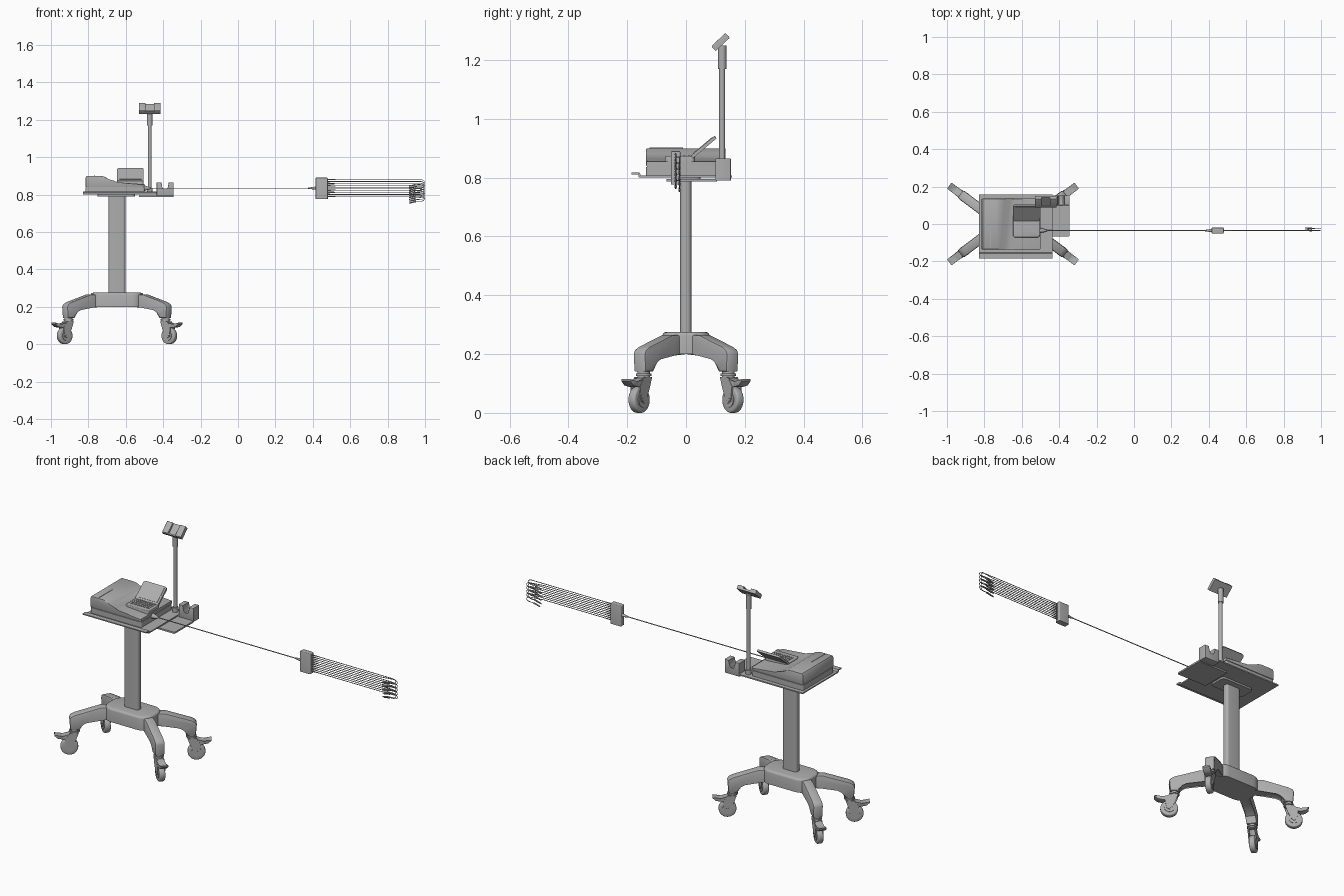
import bpy, bmesh, math
from mathutils import Matrix, Vector

cube = bpy.data.objects.get("Cube")
if cube:
    bpy.data.objects.remove(cube, do_unlink=True)

grey = bpy.data.materials.new("plain grey")
grey.use_nodes = True
COLOR = (0.42, 0.42, 0.42, 1)
grey.diffuse_color = COLOR
grey.node_tree.nodes["Principled BSDF"].inputs["Base Color"].default_value = COLOR


def finish(name, bm, matrix=None):
    bmesh.ops.recalc_face_normals(bm, faces=bm.faces[:])
    mesh = bpy.data.meshes.new(name)
    bm.to_mesh(mesh)
    bm.free()
    mesh.materials.append(grey)
    obj = bpy.data.objects.new(name, mesh)
    bpy.context.scene.collection.objects.link(obj)
    if matrix:
        obj.matrix_world = matrix
    return obj


def box(name, x, y, z, corner=0, soft=0, matrix=None):
    """Box from (min, max) ranges; corner rounds upright edges, soft rounds the top rim."""
    bm = bmesh.new()
    bmesh.ops.create_cube(bm, size=1)
    for v in bm.verts:
        v.co = [r[0] if c < 0 else r[1] for c, r in zip(v.co, (x, y, z))]
    if corner:
        upright = [e for e in bm.edges if abs(e.verts[0].co.z - e.verts[1].co.z) > 1e-6]
        bmesh.ops.bevel(bm, geom=upright, offset=corner, segments=6, profile=0.5, affect='EDGES')
    if soft:
        rim = [e for e in bm.edges if all(abs(v.co.z - z[1]) < 1e-6 for v in e.verts)]
        bmesh.ops.bevel(bm, geom=rim, offset=soft, segments=3, profile=0.5, affect='EDGES')
    return finish(name, bm, matrix)


def prism(name, profile, start, end, axis='Y', soft=0, matrix=None):
    """Extrude a side profile (horizontal, z) along X or Y."""
    bm = bmesh.new()
    place = (lambda a, b, t: (a, t, b)) if axis == 'Y' else (lambda a, b, t: (t, a, b))
    rings = [[bm.verts.new(place(a, b, t)) for a, b in profile] for t in (start, end)]
    bm.faces.new(rings[0])
    bm.faces.new(rings[1][::-1])
    n = len(profile)
    for i in range(n):
        j = (i + 1) % n
        bm.faces.new((rings[0][i], rings[0][j], rings[1][j], rings[1][i]))
    if soft:
        rim = [e for e in bm.edges if any(len(f.verts) == n for f in e.link_faces)]
        bmesh.ops.bevel(bm, geom=rim, offset=soft, segments=2, profile=0.5, affect='EDGES')
    return finish(name, bm, matrix)


def rod(name, a, b, r1, r2=None, soft=0, matrix=None, sides=24):
    """Round bar or cone between two points."""
    a, b = Vector(a), Vector(b)
    turn = (b - a).to_track_quat('Z', 'Y').to_matrix().to_4x4()
    bm = bmesh.new()
    bmesh.ops.create_cone(bm, cap_ends=True, segments=sides, radius1=r1,
                          radius2=r1 if r2 is None else r2, depth=(b - a).length)
    if soft:
        rim = [e for e in bm.edges if any(len(f.verts) == sides for f in e.link_faces)]
        bmesh.ops.bevel(bm, geom=rim, offset=soft, segments=3, profile=0.5, affect='EDGES')
    bmesh.ops.transform(bm, matrix=Matrix.Translation((a + b) / 2) @ turn, verts=bm.verts[:])
    return finish(name, bm, matrix)


def wire(name, points, radius):
    curve = bpy.data.curves.new(name, 'CURVE')
    curve.dimensions = '3D'
    curve.bevel_depth = radius
    curve.bevel_resolution = 1
    curve.use_fill_caps = True
    spline = curve.splines.new('POLY')
    spline.points.add(len(points) - 1)
    for p, co in zip(spline.points, points):
        p.co = (*co, 1)
    curve.materials.append(grey)
    bpy.context.scene.collection.objects.link(bpy.data.objects.new(name, curve))


CX = -0.647

# Column and hub
box("column", (CX - 0.045, CX + 0.045), (-0.02, 0.018), (0.26, 0.80), corner=0.015)
box("base_hub", (CX - 0.14, CX + 0.14), (-0.08, 0.08), (0.2, 0.275), corner=0.06, soft=0.012)

# Four legs with braked casters
LEG = [(0, 0.2), (0.1, 0.203), (0.18, 0.19), (0.205, 0.177), (0.215, 0.14), (0.262, 0.14),
       (0.267, 0.2), (0.26, 0.214), (0.24, 0.225), (0.11, 0.265), (0, 0.267)]
CHEEK = [(0.22, 0.122), (0.265, 0.122), (0.288, 0.09), (0.28, 0.04), (0.262, 0.032),
         (0.252, 0.045), (0.235, 0.08)]
PEDAL = [(0.24, 0.122), (0.27, 0.115), (0.3, 0.104), (0.325, 0.108), (0.342, 0.116),
         (0.342, 0.108), (0.325, 0.093), (0.3, 0.088), (0.26, 0.092)]
for sx, side in ((1, "left"), (-1, "right")):
    for sy, end in ((-1, "front"), (1, "back")):
        tag = f"{end}_{side}"
        m = Matrix.Translation((CX + sx * 0.067, 0, 0)) @ Matrix.Rotation(
            math.atan2(sy * 0.6, sx * 0.8), 4, 'Z')
        prism("leg_" + tag, LEG, -0.026, 0.026, soft=0.008, matrix=m)
        rod("swivel_" + tag, (0.24, 0, 0.118), (0.24, 0, 0.142), 0.021, matrix=m)
        rod("swivel_ring_" + tag, (0.24, 0, 0.126), (0.24, 0, 0.134), 0.027, matrix=m)
        rod("wheel_" + tag, (0.266, -0.015, 0.045), (0.266, 0.015, 0.045), 0.045,
            soft=0.007, matrix=m, sides=32)
        rod("wheel_hub_" + tag, (0.266, -0.018, 0.045), (0.266, 0.018, 0.045), 0.026, matrix=m)
        rod("axle_" + tag, (0.266, -0.022, 0.045), (0.266, 0.022, 0.045), 0.009, matrix=m)
        for s in (-1, 1):
            prism(f"fork_{tag}", CHEEK, s * 0.0155, s * 0.021, matrix=m)
        prism("fork_hood_" + tag, PEDAL[:3] + PEDAL[-2:], -0.02, 0.02, matrix=m)
        prism("brake_pedal_" + tag, PEDAL, -0.02, 0.02, soft=0.003, matrix=m)

# Tray with raised front handle, and the side shelf
SHEET = [(0.157, 0.8), (0.157, 0.807), (-0.153, 0.807), (-0.158, 0.817), (-0.185, 0.817),
         (-0.185, 0.811), (-0.163, 0.811), (-0.16, 0.8)]
prism("tray", SHEET, -0.828, -0.437, axis='X')
box("tray_underplate", (-0.75, -0.55), (-0.05, 0.05), (0.79, 0.8), corner=0.02)
box("side_shelf", (-0.53, -0.345), (-0.066, 0.105), (0.787, 0.796), corner=0.006)
CUP = [(-0.435, 0.79), (-0.345, 0.79), (-0.345, 0.865), (-0.371, 0.865), (-0.373, 0.835),
       (-0.38, 0.825), (-0.4, 0.825), (-0.407, 0.835), (-0.409, 0.865), (-0.435, 0.865)]
prism("cable_holder", CUP, 0.1, 0.153, soft=0.003)

# Recorder body with swept top
Y0, Y1 = -0.136, 0.135
BODY = [(-0.815, 0.84), (-0.815, 0.89), (-0.808, 0.9), (-0.735, 0.9), (-0.715, 0.896),
        (-0.69, 0.882), (-0.665, 0.87), (-0.64, 0.865), (-0.5, 0.855), (-0.5, 0.84)]
prism("recorder_body", BODY, Y0, Y1, soft=0.004)
box("recorder_seam", (-0.811, -0.504), (Y0 + 0.004, Y1 - 0.004), (0.83, 0.845))
box("recorder_base", (-0.815, -0.5), (Y0, Y1), (0.806, 0.837), corner=0.008)
box("paper_slot", (-0.769, -0.765), (-0.125, -0.01), (0.898, 0.902))

# Keyboard and hinged screen
KX = (-0.646, -0.505)
box("keyboard", KX, (-0.072, 0.03), (0.85, 0.874), corner=0.012, soft=0.004)
for row in range(4):
    for col in range(9):
        x, y = -0.632 + col * 0.0132, -0.045 + row * 0.017
        box("key", (x, x + 0.009), (y, y + 0.01), (0.873, 0.876))
tilt = Matrix.Translation((0, 0.014, 0.866)) @ Matrix.Rotation(math.radians(40), 4, 'X')
box("screen", KX, (0, 0.113), (-0.006, 0.005), corner=0.012, matrix=tilt)
box("screen_panel", (KX[0] + 0.01, KX[1] - 0.01), (0.018, 0.104), (0.004, 0.007),
    corner=0.004, matrix=tilt)
rod("screen_hinge", (KX[0] + 0.01, 0.018, 0.866), (KX[1] - 0.01, 0.018, 0.866), 0.008)

# Pole with tilted head
PX, PY = -0.472, 0.123
rod("pole", (PX, PY, 0.8), (PX, PY, 1.24), 0.0105)
rod("pole_foot", (PX, PY, 0.8), (PX, PY, 0.832), 0.015)
rod("pole_sleeve", (PX, PY, 1.17), (PX, PY, 1.25), 0.0145)
head = Matrix.Translation((PX, 0.118, 1.262)) @ Matrix.Rotation(math.radians(43), 4, 'X')
box("head_plate", (-0.058, 0.058), (-0.032, 0.032), (-0.011, 0), corner=0.004, matrix=head)
for s in (-1, 1):
    box("head_pad", (s * 0.04 - 0.018, s * 0.04 + 0.018), (-0.032, 0.032), (-0.002, 0.011),
        corner=0.004, soft=0.003, matrix=head)
box("head_lip", (-0.058, 0.058), (-0.034, -0.027), (-0.011, 0.007), matrix=head)

# Trunk cable and junction box
CY, CZ = -0.035, 0.834
rod("recorder_plug", (-0.505, CY, CZ), (-0.465, CY, CZ), 0.016, 0.004)
wire("trunk_cable", [(-0.47, CY, CZ), (0.39, CY, CZ)], 0.0025)
rod("junction_relief", (0.375, CY, CZ), (0.418, CY, CZ), 0.003, 0.009)
box("junction_box", (0.415, 0.48), (-0.051, -0.019), (0.777, 0.89), corner=0.006, soft=0.004)

# Ten leads with looped ends and clips
for i in range(10):
    z = 0.88 - i * 0.01
    y = CY + (0.013 if i % 2 else 0)
    loop = [(0.975 + 0.022 * math.sin(t), y, z - 0.013 + 0.013 * math.cos(t))
            for t in (k * math.pi / 8 for k in range(9))]
    tail = (0.95, y, z - 0.027)
    wire("lead", [(0.48, CY, z), (0.9, CY, z)] + loop + [tail], 0.0019)
    rod("lead_relief", (0.478, CY, z), (0.52, CY, z), 0.0035, 0.0022, sides=10)
    rod("lead_clip", tail, (0.915, y, z - 0.036), 0.0045, 0.003, sides=10)

# Smooth the rounded parts while keeping edges crisp
bpy.ops.object.select_all(action='DESELECT')
for obj in bpy.context.scene.objects:
    if obj.type == 'MESH':
        obj.select_set(True)
        bpy.context.view_layer.objects.active = obj
bpy.ops.object.shade_smooth_by_angle(angle=math.radians(35))
